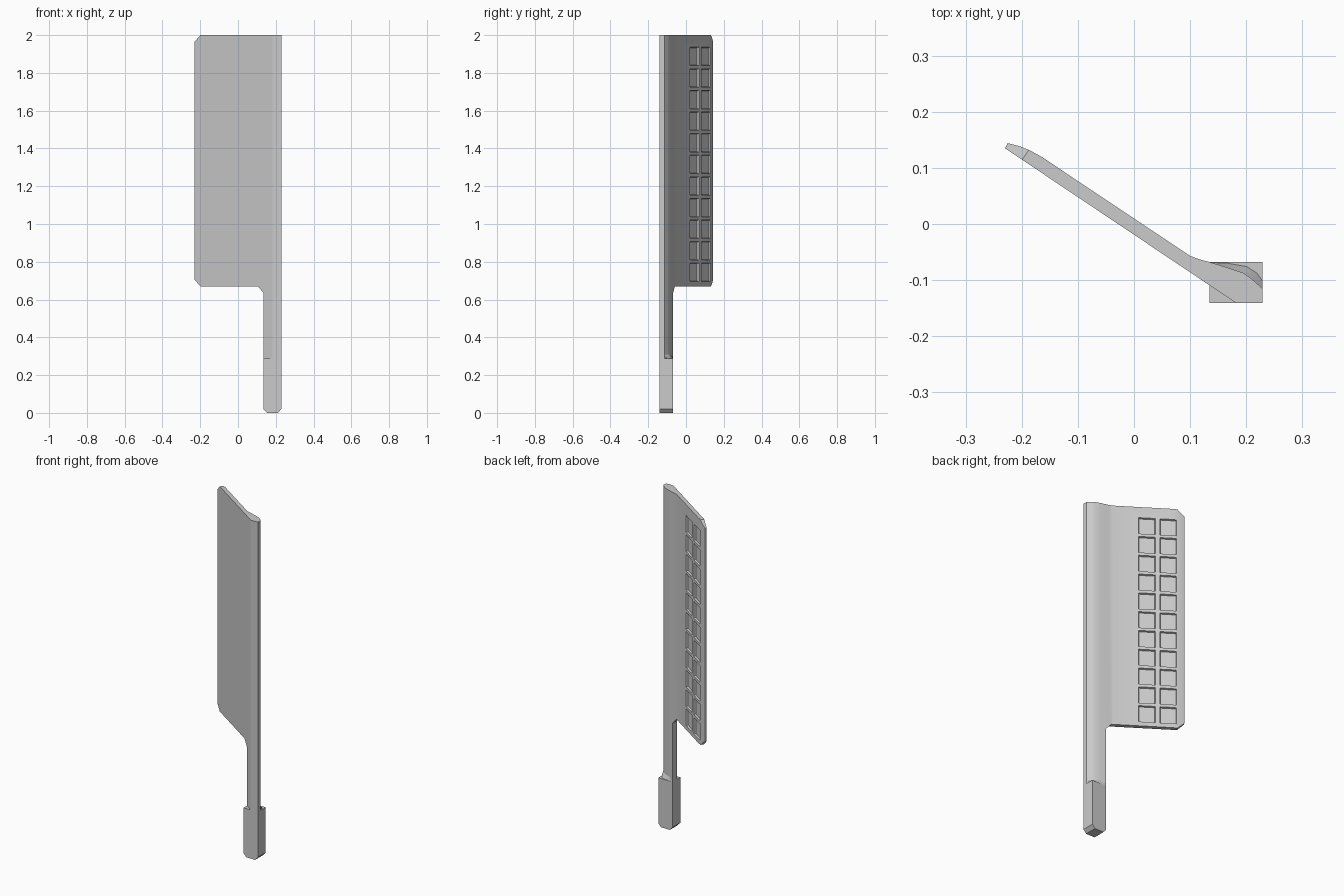
import bpy, bmesh
from mathutils import Vector

cube = bpy.data.objects.get("Cube")
if cube:
    bpy.data.objects.remove(cube, do_unlink=True)

grey = bpy.data.materials.new("light_grey")
grey.use_nodes = True
colour = (0.6, 0.6, 0.6, 1)
grey.diffuse_color = colour
grey.node_tree.nodes["Principled BSDF"].inputs["Base Color"].default_value = colour

ALONG = Vector((0.832, -0.555, 0))    # blade width direction, towards the stem
OUT = Vector((0.555, 0.832, 0))       # normal of the blade's back face
UP = Vector((0, 0, 1))


def finish(name, bm):
    bmesh.ops.recalc_face_normals(bm, faces=bm.faces[:])
    mesh = bpy.data.meshes.new(name)
    bm.to_mesh(mesh)
    bm.free()
    mesh.materials.append(grey)
    obj = bpy.data.objects.new(name, mesh)
    bpy.context.collection.objects.link(obj)
    return obj


def add_loft(bm, bottom, top):
    """Closed solid between two matching loops of points."""
    a = [bm.verts.new(p) for p in bottom]
    b = [bm.verts.new(p) for p in top]
    bm.faces.new(a)
    bm.faces.new(b)
    for i in range(len(a)):
        j = (i + 1) % len(a)
        bm.faces.new((a[i], a[j], b[j], b[i]))


def at_height(points, z):
    return [Vector((x, y, z)) for x, y in points]


def cut(obj, cutter):
    cutter.hide_render = True
    mod = obj.modifiers.new("cut", "BOOLEAN")
    mod.operation = "DIFFERENCE"
    mod.solver = "EXACT"
    mod.object = cutter
    bpy.context.view_layer.objects.active = obj
    bpy.ops.object.modifier_apply(modifier=mod.name)
    bpy.data.objects.remove(cutter, do_unlink=True)


def smooth(obj):
    bpy.ops.object.select_all(action="DESELECT")
    obj.select_set(True)
    bpy.context.view_layer.objects.active = obj
    bpy.ops.object.shade_smooth_by_angle(angle=0.5)


# Blade: upright extrusion of the angled section
stem_back = [(0.135, -0.068), (0.165, -0.077), (0.195, -0.087),
             (0.21, -0.098), (0.229, -0.115)]
section = [(-0.23, 0.135), (-0.225, 0.144), (-0.205, 0.139), (-0.187, 0.132),
           (-0.165, 0.12), (0.1, -0.057), (0.117, -0.063)] + stem_back
section += [(0.229, -0.141), (0.182, -0.141)]
bm = bmesh.new()
add_loft(bm, at_height(section, 0.28), at_height(section, 2))
blade = finish("blade", bm)

# Notch that leaves the narrow stem below the blade
notch = [(-0.5, 0.2), (0.135, 0.2), (0.135, 0.635), (0.105, 0.67), (-0.5, 0.67)]
bm = bmesh.new()
add_loft(bm, [(x, -0.5, z) for x, z in notch], [(x, 0.5, z) for x, z in notch])
cut(blade, finish("notch_cutter", bm))

# Clipped outer corners at the top and bottom of the blade
edge = Vector((-0.23, 0.135, 0))
bm = bmesh.new()
for z, side in ((2, -1), (0.67, 1)):
    corner = [edge - ALONG * 0.037 + UP * (z - side * 0.035),
              edge + ALONG * 0.037 + UP * (z - side * 0.0),
              edge - ALONG * 0.037 + UP * z]
    corner = [edge + ALONG * 0.037 + UP * z,
              edge + ALONG * 0.077 + UP * (z - side * 0.04),
              edge - ALONG * 0.06 + UP * (z - side * 0.04),
              edge - ALONG * 0.06 + UP * (z + side * 0.093)]
    add_loft(bm, [p - OUT * 0.1 for p in corner], [p + OUT * 0.1 for p in corner])
cut(blade, finish("corner_cutter", bm))

# Two columns of shallow pockets in the back face, with drafted walls
bm = bmesh.new()
for y in (0.0445, 0.107):
    for row in range(11):
        centre = Vector((-0.165 - (y - 0.12) / 0.668, y, 0.744 + row * 0.1143))

        def rectangle(depth, grow):
            w, h = 0.043 + grow, 0.048 + grow
            return [centre + OUT * depth + ALONG * sx * w + UP * sz * h
                    for sx, sz in ((-1, -1), (1, -1), (1, 1), (-1, 1))]
        add_loft(bm, rectangle(-0.01, -0.002), rectangle(0.015, 0.005))
cut(blade, finish("pocket_cutter", bm))
smooth(blade)

# Root block with clipped lower edges
outline = [(0.135, 0.02), (0.153, 0), (0.211, 0), (0.229, 0.02),
           (0.229, 0.288), (0.135, 0.288)]
bm = bmesh.new()
add_loft(bm, [(x, -0.141, z) for x, z in outline],
         [(x, -0.068, z) for x, z in outline])
finish("root_block", bm)

# Small flare where the stem's back meets the block
inner = [(0.18, -0.11)] + stem_back
flare = [(0.18, -0.11), (0.135, -0.068), (0.168, -0.069), (0.202, -0.075),
         (0.219, -0.086), (0.229, -0.1)]
bm = bmesh.new()
add_loft(bm, at_height(flare, 0.286), at_height(inner, 0.31))
smooth(finish("stem_flare", bm))
